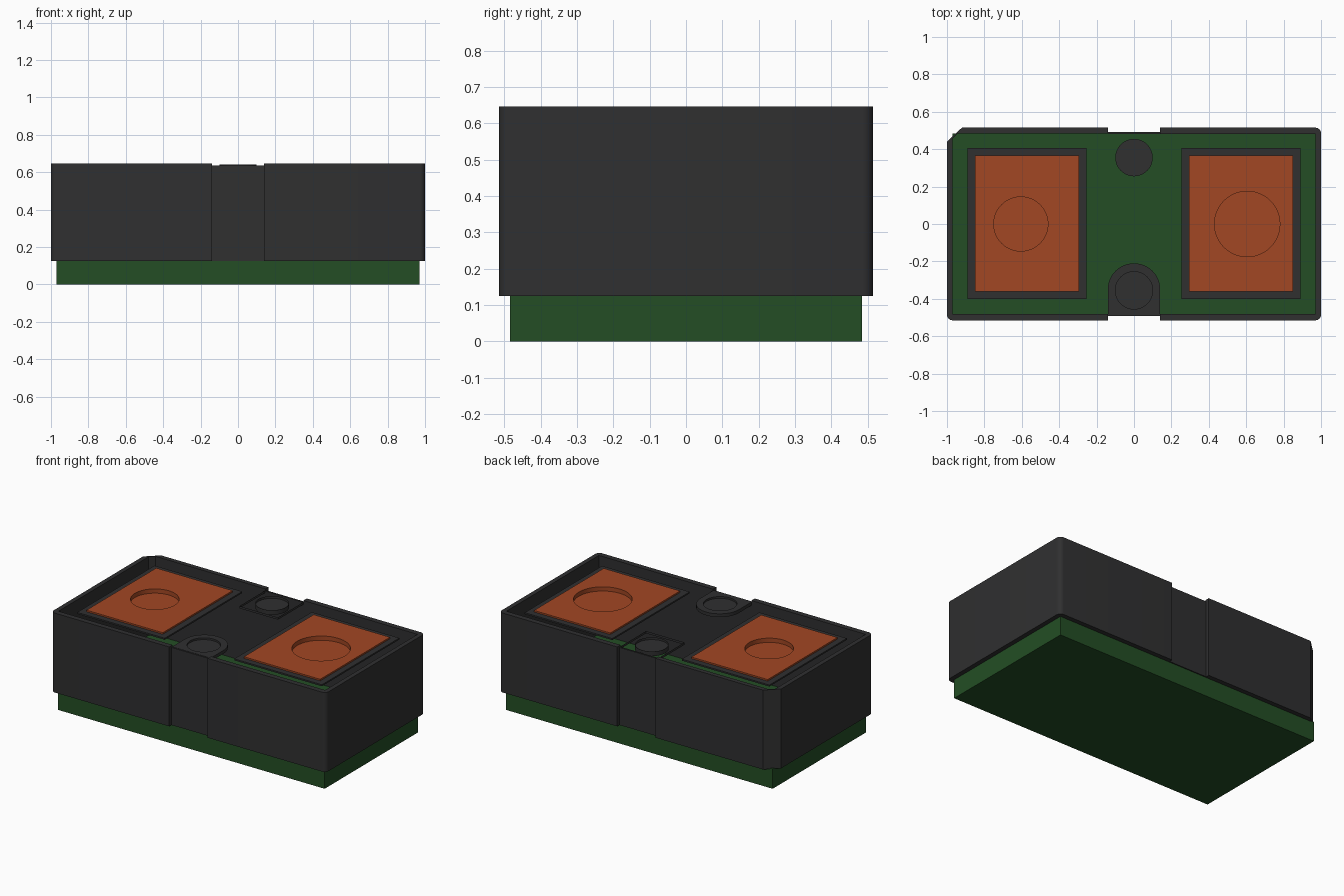
import bpy, bmesh, math

cube = bpy.data.objects.get("Cube")
if cube:
    bpy.data.objects.remove(cube, do_unlink=True)


def material(name, rgb):
    m = bpy.data.materials.new(name)
    m.use_nodes = True
    m.diffuse_color = (*rgb, 1)
    b = m.node_tree.nodes["Principled BSDF"]
    b.inputs["Base Color"].default_value = (*rgb, 1)
    b.inputs["Roughness"].default_value = 0.7
    return m


DARK = material("dark_grey", (0.029, 0.029, 0.030))
GREEN = material("board_green", (0.017, 0.076, 0.018))
ORANGE = material("copper_orange", (0.36, 0.063, 0.017))


def arc(cx, cy, r, a0, a1, n):
    """Points along an arc, angles in degrees, both ends included."""
    return [(cx + r * math.cos(math.radians(a0 + (a1 - a0) * i / n)),
             cy + r * math.sin(math.radians(a0 + (a1 - a0) * i / n)))
            for i in range(n + 1)]


def circle(cx, cy, r, n=48):
    return arc(cx, cy, r, 0, 360, n)[:-1]


def rect(x0, x1, y0, y1):
    return [(x0, y0), (x1, y0), (x1, y1), (x0, y1)]


def prism(name, loops, z0, z1, mat, caps=True):
    """Upright prism from an outline and optional hole outlines."""
    bm = bmesh.new()
    for loop in loops:
        low = [bm.verts.new((x, y, z0)) for x, y in loop]
        high = [bm.verts.new((x, y, z1)) for x, y in loop]
        for i in range(len(loop)):
            j = (i + 1) % len(loop)
            bm.faces.new((low[i], low[j], high[j], high[i]))
    if caps:
        for z in (z0, z1):
            edges = [e for e in bm.edges
                     if all(abs(v.co.z - z) < 1e-6 for v in e.verts)]
            if len(loops) == 1:
                bmesh.ops.contextual_create(bm, geom=edges)
            else:
                bmesh.ops.triangle_fill(bm, edges=edges, use_beauty=True)
    bmesh.ops.recalc_face_normals(bm, faces=bm.faces)
    me = bpy.data.meshes.new(name)
    bm.to_mesh(me)
    bm.free()
    me.materials.append(mat)
    ob = bpy.data.objects.new(name, me)
    bpy.context.scene.collection.objects.link(ob)
    bpy.ops.object.select_all(action='DESELECT')
    ob.select_set(True)
    bpy.context.view_layer.objects.active = ob
    bpy.ops.object.shade_smooth_by_angle(angle=math.radians(30))
    return ob


# Green base, which is also the floor inside the open case
prism("base", [rect(-0.97, 0.97, -0.485, 0.485)], 0, 0.13, GREEN)

# Case walls: two C-shaped halves, the left one all rounded
R = 0.03
front_corner = arc(1 - R, -0.515 + R, R, -90, 0, 6)
back_corner = arc(1 - R, 0.515 - R, R, 0, 90, 6)
left = ([(0.14, -0.515)] + front_corner + back_corner +
        [(0.14, 0.515), (0.14, 0.48), (0.97, 0.48), (0.97, -0.48), (0.14, -0.48)])
prism("case_left", [left], 0.125, 0.647, DARK)

# The right half has a chamfered back corner
right = ([(-0.14, -0.515)] + [(-x, y) for x, y in front_corner] +
         [(-1, 0.44), (-0.92, 0.515), (-0.14, 0.515), (-0.14, 0.485),
          (-0.94, 0.485), (-0.97, 0.457), (-0.97, -0.48), (-0.14, -0.48)])
prism("case_right", [right], 0.125, 0.647, DARK)

# Thin recessed wall panels between the halves
for name, s in (("front", -1), ("back", 1)):
    y0, y1 = sorted((s * 0.48, s * 0.492))
    prism(name + "_panel", [rect(-0.14, 0.14, y0, y1)], 0.125, 0.635, DARK)

# Contact pads, each a copper plate with a round recess in a dark frame
for name, s, r in (("left", 1, 0.175), ("right", -1, 0.145)):
    x0, x1 = sorted((s * 0.295, s * 0.85))
    f0, f1 = sorted((s * 0.253, s * 0.89))
    pad = rect(x0, x1, -0.36, 0.365)
    hole = circle(s * 0.605, 0, r)
    prism(name + "_pad", [pad, hole], 0.60, 0.64, ORANGE)
    prism(name + "_recess", [hole], 0.60, 0.612, ORANGE)
    prism(name + "_frame", [rect(f0, f1, -0.40, 0.405), pad], 0.62, 0.63, DARK)

# Front tab: arched plate with a sunken disc
front_hole = circle(0, -0.355, 0.1)
arch = [(-0.14, -0.485), (0.14, -0.485)] + arc(0, -0.35, 0.14, 0, 180, 24)
prism("front_tab", [arch, front_hole], 0.615, 0.637, DARK)
prism("front_disc", [front_hole], 0.61, 0.625, DARK)

# Back tab: open rectangular rim around a sunken disc
back_hole = circle(0, 0.355, 0.1)
prism("back_tab_rim", [rect(-0.14, 0.14, 0.215, 0.485)], 0.622, 0.637, DARK, caps=False)
prism("back_disc_rim", [back_hole], 0.61, 0.64, DARK, caps=False)
prism("back_disc", [back_hole], 0.61, 0.625, DARK)
